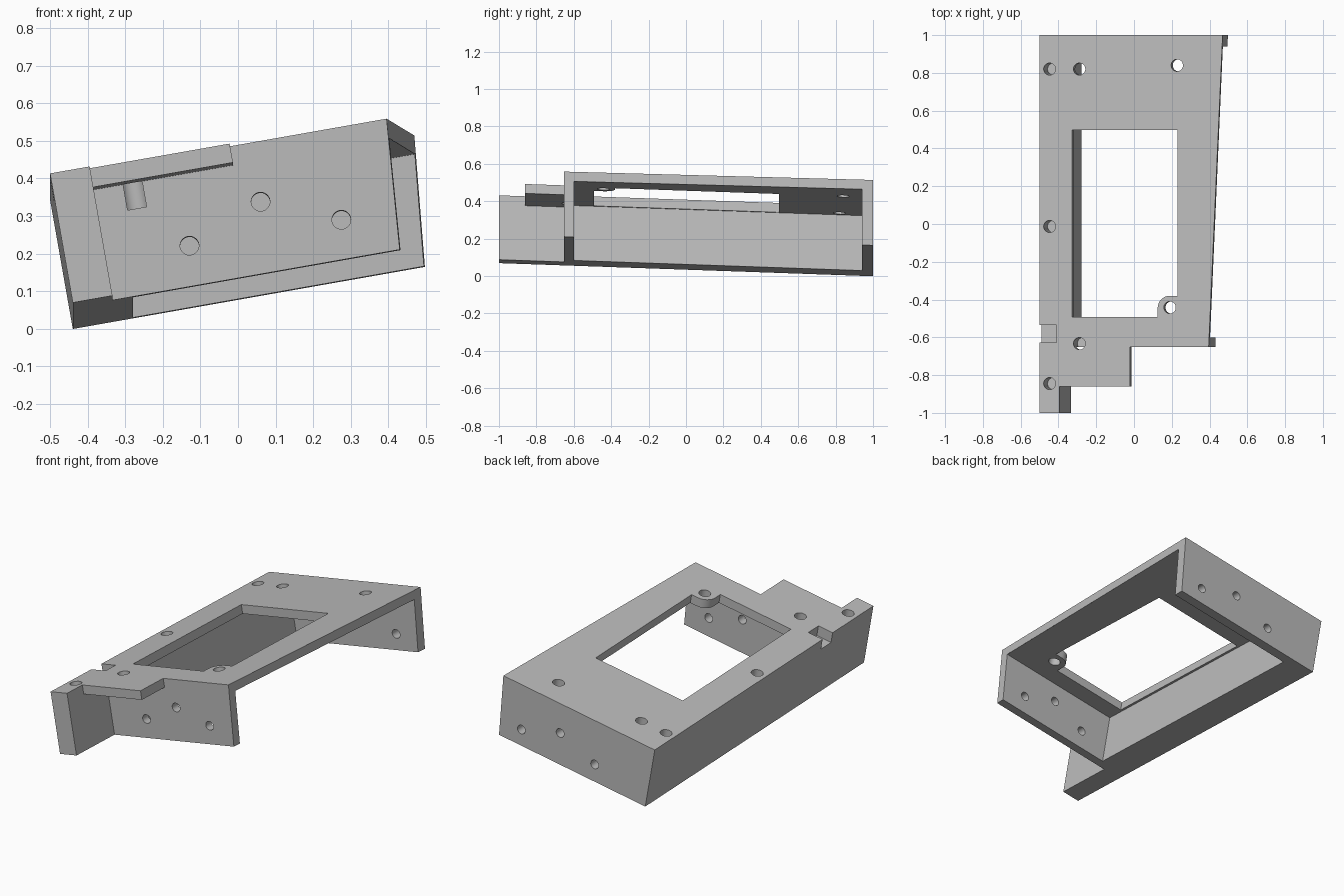
import bpy, bmesh, math
from mathutils import Matrix, Vector

cube = bpy.data.objects.get("Cube")
if cube:
    bpy.data.objects.remove(cube, do_unlink=True)

# Bracket frame: u across, v along the length, w up; leaning 10 degrees and sloping to the back
LEAN = math.radians(10)
c, s = math.cos(LEAN), math.sin(LEAN)
FRAME = Matrix(((c, 0, -s, -0.5),
                (0, 1, 0, 0),
                (s, -0.035, c, 0.378),
                (0, 0, 0, 1)))
HEIGHT, PLATE = 0.349, 0.051

gray = bpy.data.materials.new("light gray")
gray.use_nodes = True
gray.diffuse_color = (0.5, 0.5, 0.5, 1)
gray.node_tree.nodes["Principled BSDF"].inputs["Base Color"].default_value = (0.5, 0.5, 0.5, 1)


def add_object(name, bm):
    bmesh.ops.recalc_face_normals(bm, faces=bm.faces)
    mesh = bpy.data.meshes.new(name)
    bm.to_mesh(mesh)
    bm.free()
    mesh.materials.append(gray)
    obj = bpy.data.objects.new(name, mesh)
    bpy.context.collection.objects.link(obj)
    return obj


def prism(name, low, w0, w1, high=None):
    """Solid between a lower outline and an upper outline."""
    bm = bmesh.new()
    a = [bm.verts.new((u, v, w0)) for u, v in low]
    b = [bm.verts.new((u, v, w1)) for u, v in (high or low)]
    bm.faces.new(a)
    bm.faces.new(b)
    n = len(a)
    for i in range(n):
        j = (i + 1) % n
        bm.faces.new((a[i], a[j], b[j], b[i]))
    return add_object(name, bm)


def box(name, u0, u1, v0, v1, w0, w1):
    return prism(name, [(u0, v0), (u1, v0), (u1, v1), (u0, v1)], w0, w1)


def rod(name, centre, radius, length, along_v=False):
    bm = bmesh.new()
    turn = Matrix.Rotation(math.pi / 2, 4, 'X') if along_v else Matrix()
    bmesh.ops.create_cone(bm, cap_ends=True, segments=32, radius1=radius, radius2=radius,
                          depth=length, matrix=Matrix.Translation(centre) @ turn)
    return add_object(name, bm)


def outline(front_right, back_right):
    return [(0, -1), (0.107, -1), (0.107, -0.86), (0.485, -0.86), (0.485, -0.652),
            (front_right, -0.652), (back_right, 1), (0, 1)]


# Solid body with a tapering right side
bracket = prism("bracket", outline(0.883, 0.951), -HEIGHT, 0, outline(0.909, 0.984))

# Space under the front tab, and the open cavity between the end walls
cutters = [
    box("tab_clearance", 0.107, 1.2, -1.2, -0.652, -0.6, -PLATE),
    box("cavity", 0.163, 1.2, -0.6, 0.94, -0.6, -PLATE),
    box("side_notch", -0.1, 0.092, -0.627, -0.535, -0.06, 0.1),
]

# Window with a rounded boss left in one corner
arc = [(0.70 - 0.065 * math.cos(t), -0.445 + 0.065 * math.sin(t))
       for t in (math.radians(90 * i / 10) for i in range(11))]
window = [(0.175, -0.493), (0.635, -0.493)] + arc + [(0.741, -0.38), (0.741, 0.498), (0.175, 0.498)]
cutters.append(prism("window", window, -0.15, 0.1))

# Screw holes from the top
for u, v in [(0.054, 0.82), (0.054, -0.013), (0.054, -0.845), (0.214, 0.82),
             (0.214, -0.633), (0.739, 0.84), (0.70, -0.442)]:
    cutters.append(rod("top_hole", (u, v, -0.01), 0.032, 0.22))

# Three holes through each end wall
to_local = FRAME.inverted()
for y, spots in [(-0.626, [(-0.129, 0.22), (0.06, 0.337), (0.275, 0.289)]),
                 (0.97, [(-0.115, 0.157), (0.106, 0.28), (0.354, 0.234)])]:
    for x, z in spots:
        cutters.append(rod("end_hole", to_local @ Vector((x, y, z)), 0.025, 0.16, True))

# Cut everything out of the body
bpy.context.view_layer.objects.active = bracket
for cutter in cutters:
    cutter.hide_render = True
    mod = bracket.modifiers.new("cut", 'BOOLEAN')
    mod.operation = 'DIFFERENCE'
    mod.solver = 'EXACT'
    mod.object = cutter
    bpy.ops.object.modifier_apply(modifier=mod.name)
for cutter in cutters:
    bpy.data.objects.remove(cutter, do_unlink=True)

# Lean the finished bracket into place
bracket.data.transform(FRAME)
for o in bpy.context.selected_objects:
    o.select_set(False)
bracket.select_set(True)
bpy.ops.object.shade_smooth_by_angle(angle=math.radians(30))
